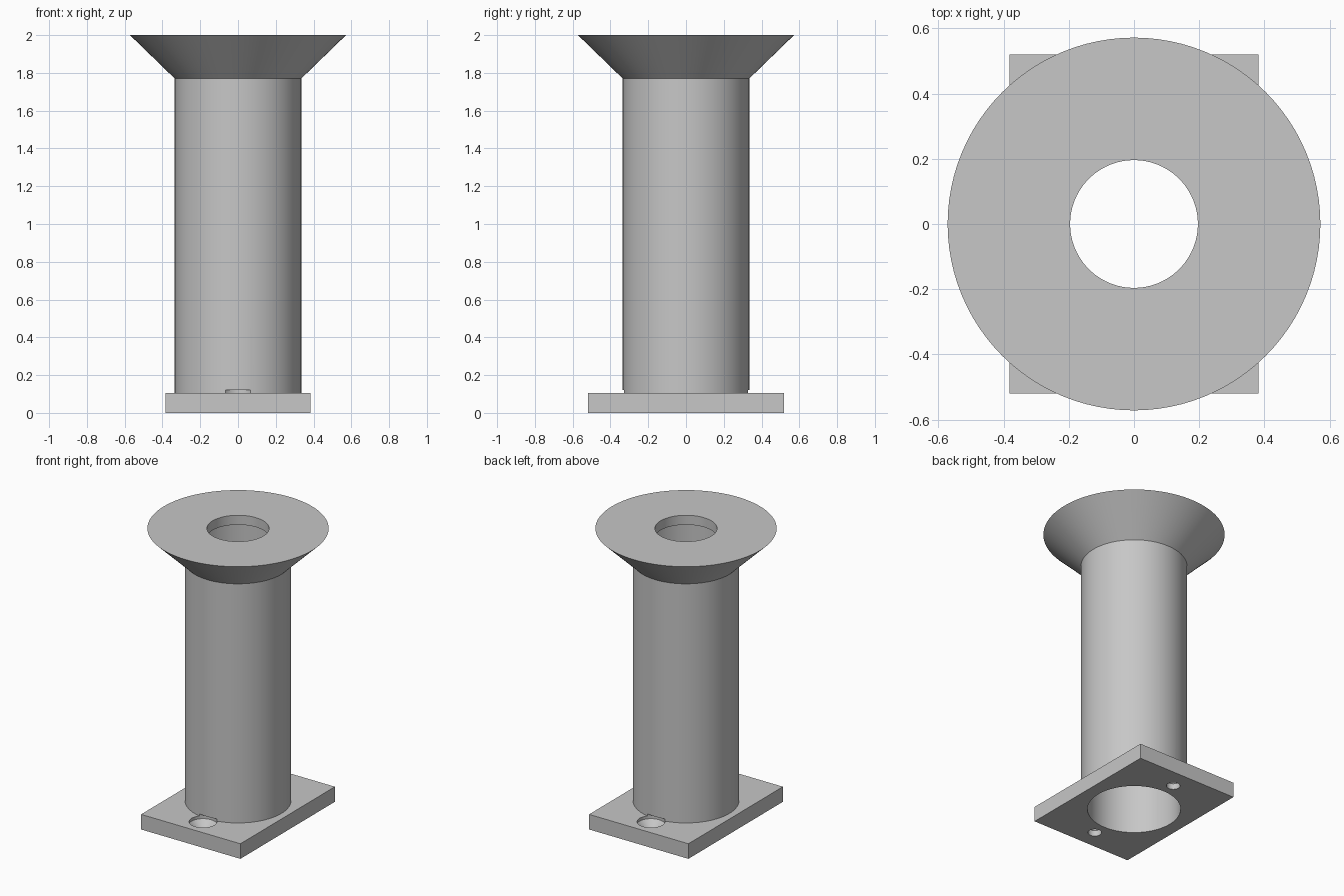
import bpy
import bmesh
import math

cube = bpy.data.objects.get("Cube")
if cube:
    bpy.data.objects.remove(cube, do_unlink=True)

SIDES = 96
PLATE_TOP = 0.105
BORE = 0.294

grey = bpy.data.materials.new("light grey")
grey.use_nodes = True
colour = (0.57, 0.57, 0.57, 1)
grey.diffuse_color = colour
grey.node_tree.nodes["Principled BSDF"].inputs["Base Color"].default_value = colour


def add_object(name, bm):
    bmesh.ops.recalc_face_normals(bm, faces=bm.faces)
    mesh = bpy.data.meshes.new(name)
    bm.to_mesh(mesh)
    bm.free()
    mesh.materials.append(grey)
    obj = bpy.data.objects.new(name, mesh)
    bpy.context.collection.objects.link(obj)
    return obj


def lathe(name, profile, y=0, closed=False, sides=SIDES):
    """Turn (radius, z) points around an upright axis at the given y."""
    bm = bmesh.new()
    rings = []
    for r, z in profile:
        angles = [math.tau * i / sides for i in range(sides)]
        rings.append([bm.verts.new((r * math.cos(a), y + r * math.sin(a), z)) for a in angles])
    pairs = list(zip(rings, rings[1:]))
    if closed:
        pairs.append((rings[-1], rings[0]))
    else:
        bm.faces.new(rings[0])
        bm.faces.new(rings[-1])
    for low, high in pairs:
        for i in range(sides):
            j = (i + 1) % sides
            bm.faces.new((low[i], low[j], high[j], high[i]))
    return add_object(name, bm)


def cut(target, cutters):
    bpy.context.view_layer.objects.active = target
    for cutter in cutters:
        cutter.hide_render = True
        mod = target.modifiers.new("cut", "BOOLEAN")
        mod.operation = "DIFFERENCE"
        mod.solver = "EXACT"
        mod.object = cutter
        bpy.ops.object.modifier_apply(modifier=mod.name)


# Mounting plate
bm = bmesh.new()
bmesh.ops.create_cube(bm, size=1)
bmesh.ops.scale(bm, vec=(0.765, 1.04, PLATE_TOP), verts=bm.verts)
bmesh.ops.translate(bm, vec=(0, 0, PLATE_TOP / 2), verts=bm.verts)
plate = add_object("mounting_plate", bm)

# Hollow column with flared head and a narrower opening on top
column = lathe("flared_column", [
    (0.335, PLATE_TOP), (0.335, 1.77), (0.572, 2.0),
    (0.196, 2.0), (0.196, 1.934), (BORE, 1.934), (BORE, PLATE_TOP)], closed=True)

# Bore through the plate and two countersunk screw holes
bore = lathe("bore_cutter", [(BORE, -0.1), (BORE, 0.3)])
screws = [lathe("screw_cutter", [
    (0.043, -0.1), (0.043, 0.04), (0.088, 0.085), (0.088, 0.12)], y=y, sides=48)
    for y in (-0.385, 0.385)]
cut(plate, [bore] + screws)
cut(column, screws)
for cutter in [bore] + screws:
    bpy.data.objects.remove(cutter, do_unlink=True)

# Smooth curved walls, sharp rims
for obj in bpy.context.view_layer.objects:
    obj.select_set(obj in (plate, column))
bpy.context.view_layer.objects.active = column
bpy.ops.object.shade_smooth_by_angle(angle=math.radians(30))
